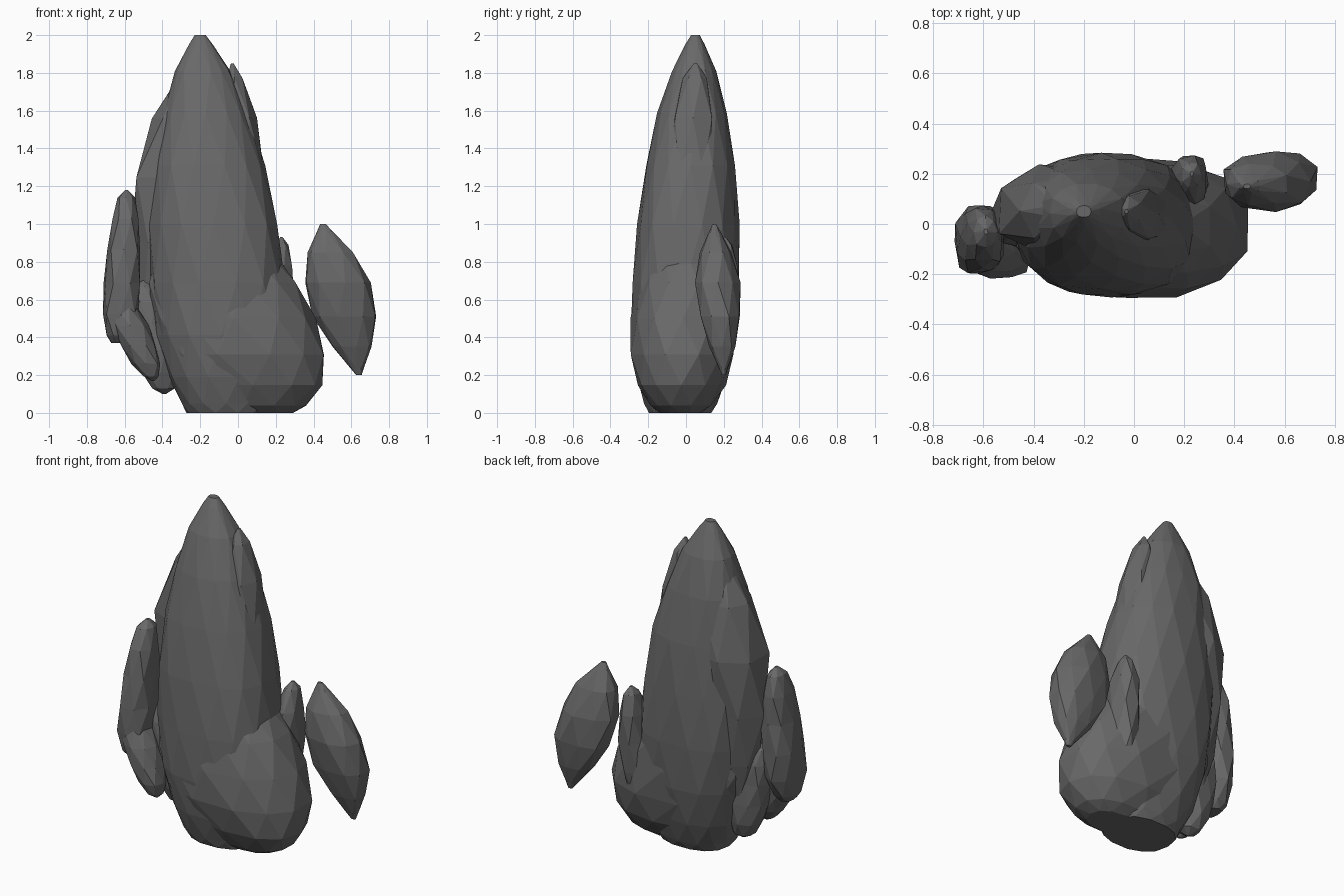
import bpy, bmesh, math, random
from mathutils import Vector

random.seed(4)
cube = bpy.data.objects.get("Cube")
if cube:
    bpy.data.objects.remove(cube)

stone_material = bpy.data.materials.new("dark_grey_stone")
stone_material.use_nodes = True
stone_material.diffuse_color = (0.14, 0.14, 0.14, 1)
shader = stone_material.node_tree.nodes["Principled BSDF"]
shader.inputs["Base Color"].default_value = stone_material.diffuse_color


def swell(height, belly, taper, root):
    """Relative girth at a height from foot to tip, fullest at the belly."""
    reach = 1 - belly if height > belly else belly + root
    distance = (height - belly) / reach
    girth = max(0, 1 - distance * distance) ** taper
    return max(girth, 0.08)


def superellipse(angle, squareness=0.85):
    """Point on a unit circle pushed slightly towards a square."""
    cosine, sine = math.cos(angle), math.sin(angle)
    return (math.copysign(abs(cosine) ** squareness, cosine),
            math.copysign(abs(sine) ** squareness, sine))


def stone(name, foot, tip, width, depth, belly=0.5, taper=0.6, root=0.0,
          sides=8, levels=7, rough=0.06):
    """Faceted stone lofted from foot to tip; width and depth are radii."""
    foot, tip = Vector(foot), Vector(tip)
    bm = bmesh.new()
    rings = []
    for level in range(levels + 1):
        # Rings gather towards both ends to round them
        height = math.sin(math.pi / 2 * level / levels) ** 2
        centre = foot.lerp(tip, height)
        girth = swell(height, belly, taper, root)
        ring = []
        for side in range(sides):
            across, along = superellipse(math.tau * (side + level % 2 / 2) / sides)
            chip = 1 + random.uniform(-rough, rough)
            offset = Vector((across * width, along * depth, 0))
            ring.append(bm.verts.new(centre + offset * girth * chip))
        rings.append(ring)

    # Staggered rings are joined by triangular facets
    for level, (low, high) in enumerate(zip(rings, rings[1:])):
        for side in range(sides):
            after = (side + 1) % sides
            a, b, c, d = low[side], low[after], high[after], high[side]
            if level % 2:
                facets = (a, b, c), (a, c, d)
            else:
                facets = (a, b, d), (b, c, d)
            for facet in facets:
                bm.faces.new(facet)
    bm.faces.new(rings[0])
    bm.faces.new(rings[-1])
    bmesh.ops.recalc_face_normals(bm, faces=bm.faces)

    mesh = bpy.data.meshes.new(name)
    bm.to_mesh(mesh)
    bm.free()
    mesh.materials.append(stone_material)
    bpy.context.collection.objects.link(bpy.data.objects.new(name, mesh))


# Tall central spire with a flat foot
stone("spire", foot=(-0.06, -0.03, 0), tip=(-0.2, 0.05, 2), width=0.36, depth=0.29,
      belly=0.3, taper=0.65, root=0.1, sides=14, levels=10, rough=0.02)

# Angular shoulder on the spire's right flank and a crest on its left
stone("spire_shoulder", foot=(-0.4, 0.06, 0.3), tip=(-0.25, 0.05, 1.85),
      width=0.24, depth=0.18, belly=0.6, taper=0.9, sides=7)
stone("spire_crest", foot=(0.15, 0, 0.7), tip=(-0.03, 0.05, 1.85),
      width=0.09, depth=0.12, belly=0.65, sides=6, levels=6)

# Wide lump at the foot, leaning up into the spire
stone("base_lump", foot=(0.12, -0.03, 0), tip=(-0.17, 0, 1), width=0.44, depth=0.28,
      belly=0.4, taper=0.4, root=0.02, sides=12, levels=8, rough=0.02)

# Thin slab leaning on the back
stone("back_slab", foot=(0.2, 0.1, 0.1), tip=(0.23, 0.2, 0.93),
      width=0.085, depth=0.12, taper=0.5, sides=7)

# Detached shard on the left side
stone("left_shard", foot=(0.64, 0.2, 0.2), tip=(0.45, 0.15, 1),
      width=0.18, depth=0.12, belly=0.55, taper=0.9, sides=9)

# Cluster on the right side: an upright stone and two lower lumps
stone("right_upright", foot=(-0.63, -0.08, 0.37), tip=(-0.59, -0.03, 1.18),
      width=0.1, depth=0.14, belly=0.3, taper=0.4, root=0.02)
stone("right_front_lump", foot=(-0.45, -0.14, 0.17), tip=(-0.65, -0.1, 0.65),
      width=0.1, depth=0.1, taper=0.5)
stone("right_lower_lump", foot=(-0.39, 0, 0.1), tip=(-0.5, 0, 0.7),
      width=0.11, depth=0.1, belly=0.4, taper=0.4)
